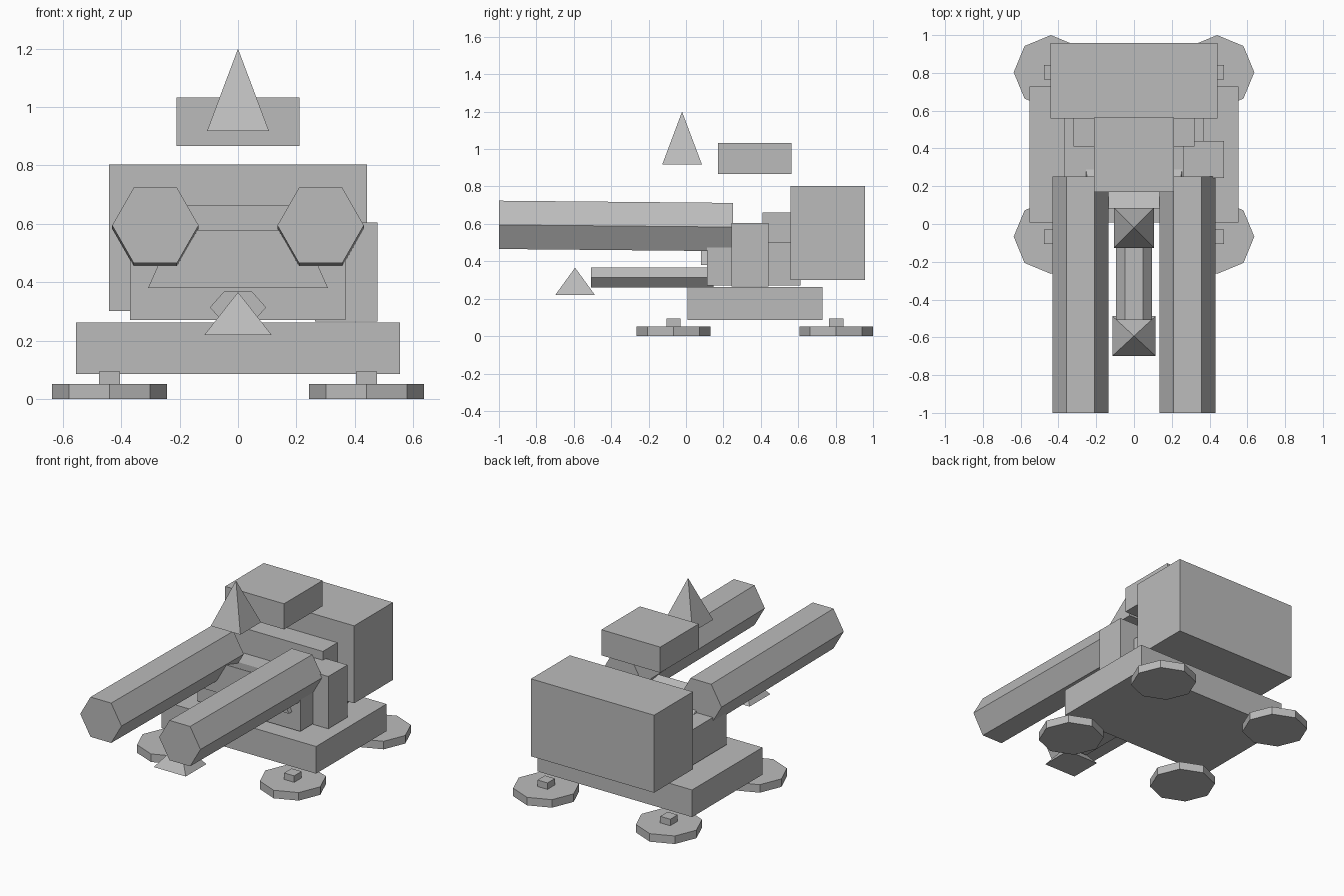
import bpy, bmesh, math
from mathutils import Vector

if "Cube" in bpy.data.objects:
    bpy.data.objects.remove(bpy.data.objects["Cube"])

grey = bpy.data.materials.new("plain grey")
grey.diffuse_color = (0.5, 0.5, 0.5, 1)
grey.use_nodes = True
grey.node_tree.nodes["Principled BSDF"].inputs["Base Color"].default_value = grey.diffuse_color


def loft(name, ring_a, ring_b):
    """Closed solid between two rings of equal length (ring_b may be one apex point)."""
    bm = bmesh.new()
    a = [bm.verts.new(p) for p in ring_a]
    b = [bm.verts.new(p) for p in ring_b]
    n = len(a)
    bm.faces.new(a)
    if len(b) == 1:
        for i in range(n):
            bm.faces.new((a[i], a[(i + 1) % n], b[0]))
    else:
        bm.faces.new(b)
        for i in range(n):
            j = (i + 1) % n
            bm.faces.new((a[i], a[j], b[j], b[i]))
    bmesh.ops.recalc_face_normals(bm, faces=bm.faces)
    me = bpy.data.meshes.new(name)
    bm.to_mesh(me)
    bm.free()
    me.materials.append(grey)
    ob = bpy.data.objects.new(name, me)
    bpy.context.collection.objects.link(ob)
    return ob


def rect(x, y, z):
    return [(x[0], y[0], z), (x[1], y[0], z), (x[1], y[1], z), (x[0], y[1], z)]


def box(name, x, y, z):
    return loft(name, rect(x, y, z[0]), rect(x, y, z[1]))


def pyramid(name, cy, half_x, half_y, z):
    base = rect((-half_x, half_x), (cy - half_y, cy + half_y), z[0])
    return loft(name, base, [(0, cy, z[1])])


def hex_ring(cx, y, cz, rx, rz):
    return [(cx + rx * math.cos(i * math.pi / 3), y, cz + rz * math.sin(i * math.pi / 3))
            for i in range(6)]


def octagon(cx, cy, z, r):
    return [(cx + r * math.cos(i * math.pi / 4), cy + r * math.sin(i * math.pi / 4), z)
            for i in range(8)]


# Base slab and turret blocks
box("base_slab", (-0.554, 0.554), (0.008, 0.729), (0.086, 0.262))
box("turret_body", (-0.369, 0.368), (0.112, 0.613), (0.27, 0.5))
box("turret_upper_block", (-0.321, 0.321), (0.41, 0.6), (0.5, 0.662))
box("side_box", (0.263, 0.477), (0.243, 0.44), (0.266, 0.605))
box("rear_box", (-0.441, 0.441), (0.559, 0.957), (0.301, 0.803))
box("top_box", (-0.211, 0.211), (0.17, 0.565), (0.867, 1.033))

# Wedge mount between the barrels: tall front face sloping down to the back
loft("wedge_mount",
     [(-0.308, 0.08, 0.381), (0.308, 0.08, 0.381), (0.308, 0.6, 0.381), (-0.308, 0.6, 0.381)],
     [(-0.22, 0.08, 0.577), (0.22, 0.08, 0.577), (0.22, 0.086, 0.577), (-0.22, 0.086, 0.577)])

# Spikes
pyramid("top_spike", -0.021, 0.106, 0.106, (0.918, 1.2))
pyramid("front_spike", -0.593, 0.115, 0.106, (0.22, 0.366))

# Lower flattened barrel
loft("lower_barrel", hex_ring(0, -0.508, 0.314, 0.096, 0.0625),
     hex_ring(0, 0.148, 0.314, 0.096, 0.0625))

for s, side in ((-1, "left"), (1, "right")):
    # Main barrels, tilted up slightly
    loft(side + "_barrel", hex_ring(s * 0.283, -1.0, 0.595, 0.148, 0.149),
         hex_ring(s * 0.283, 0.252, 0.583, 0.148, 0.149))
    # Foot pads with pegs
    for cy, end in ((-0.067, "front"), (0.803, "back")):
        cx = s * 0.44
        loft(f"{end}_{side}_foot_pad", octagon(cx, cy, 0, 0.197), octagon(cx, cy, 0.052, 0.197))
        box(f"{end}_{side}_foot_peg", (cx - 0.036, cx + 0.036),
            (cy - 0.038, cy + 0.038), (0.05, 0.094))
